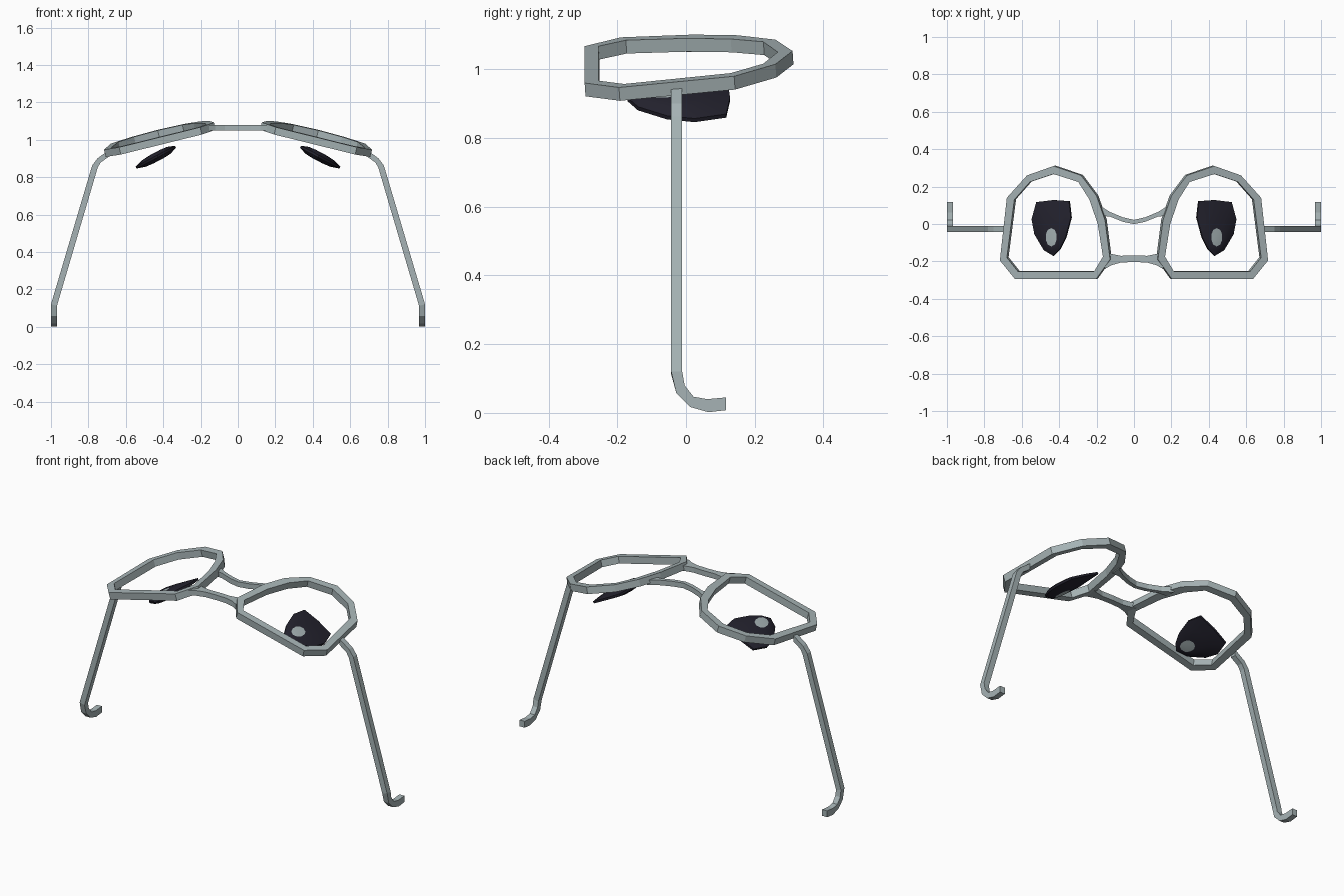
import bpy
import bmesh
from mathutils import Vector

if "Cube" in bpy.data.objects:
    bpy.data.objects.remove(bpy.data.objects["Cube"])


def material(name, rgb):
    m = bpy.data.materials.new(name)
    m.use_nodes = True
    m.diffuse_color = (*rgb, 1)
    m.node_tree.nodes["Principled BSDF"].inputs["Base Color"].default_value = (*rgb, 1)
    return m


METAL = material("grey_metal", (0.38, 0.45, 0.46))
DARK = material("dark_glass", (0.017, 0.016, 0.027))


def loft(name, rings, mats, closed=False, mirror=True):
    """Skin a row of equal rings; open rows get end caps (last material)."""
    bm = bmesh.new()
    rows = [[bm.verts.new(p) for p in ring] for ring in rings]
    n = len(rows[0])
    pairs = list(zip(rows, rows[1:])) + ([(rows[-1], rows[0])] if closed else [])
    for a, b in pairs:
        for i in range(n):
            j = (i + 1) % n
            bm.faces.new((a[i], a[j], b[j], b[i]))
    if not closed:
        for row in (rows[0], rows[-1]):
            bm.faces.new(row).material_index = len(mats) - 1
    bmesh.ops.recalc_face_normals(bm, faces=bm.faces)
    mesh = bpy.data.meshes.new(name)
    bm.to_mesh(mesh)
    bm.free()
    for m in mats:
        mesh.materials.append(m)
    ob = bpy.data.objects.new(name, mesh)
    bpy.context.collection.objects.link(ob)
    if mirror:
        mod = ob.modifiers.new("mirror", "MIRROR")
        mod.use_mirror_merge = False
    return ob


# Rims: flat-sided loops lying on a tilted plane
outer = [(.43, .31), (.283, .26), (.20, .15), (.155, .02), (.128, -.19),
         (.203, -.295), (.636, -.295), (.717, -.195), (.68, .14), (.572, .26)]
inner = [(.43, .267), (.298, .225), (.238, .13), (.194, 0), (.166, -.175),
         (.214, -.255), (.62, -.255), (.68, -.18), (.64, .13), (.556, .225)]
down = Vector((.247, -.07, 1)).normalized() * -.04


def on_plane(p):
    return Vector((p[0], p[1], 1.067 - .247 * (p[0] - .203) + .07 * (p[1] + .29)))


rings = []
for o, i in zip(outer, inner):
    a, b = on_plane(o), on_plane(i)
    rings.append((a, b, b + down, a + down))
loft("rims", rings, [METAL], closed=True)


# Bridge bars: half widths listed from the middle out as (x, y low, y high)
def bar(name, half):
    stations = [(-x, lo, hi) for x, lo, hi in reversed(half) if x > 0] + half
    loft(name, [((x, lo, 1.05), (x, hi, 1.05), (x, hi, 1.08), (x, lo, 1.08))
                for x, lo, hi in stations], [METAL], mirror=False)


bar("front_bridge", [(0, -.203, -.168), (.07, -.206, -.17), (.12, -.22, -.16), (.155, -.24, -.145)])
bar("rear_bridge", [(0, .0, .022), (.06, .012, .036), (.13, .04, .065), (.185, .045, .10)])

# Temple arms: side bars, then a hook curling to the back
y0, y1 = -.043, -.011
arm = [((.69, .945), (.69, .91)), ((.752, .9), (.735, .878)),
       ((.78, .862), (.75, .852)), ((1.0, .12), (.968, .112))]
rings = [((a, y0, b), (a, y1, b), (c, y1, d), (c, y0, d)) for (a, b), (c, d) in arm]
hook = [((-.028, .057), (-.004, .08)), ((.013, .017), (.022, .047)),
        ((.065, .002), (.062, .04)), ((.117, .008), (.117, .045))]
rings += [((1, a, b), (1, c, d), (.968, c, d), (.968, a, b)) for (a, b), (c, d) in hook]
loft("temple_arms", rings, [METAL])

# Dark eye discs: shallow lens shapes whose end caps are the pale spots
edge = [(.43, .128), (.345, .122), (.335, .035), (.363, -.07), (.395, -.135),
        (.43, -.17), (.48, -.14), (.53, -.055), (.545, .025), (.52, .117)]
spot = [(.43, -.022), (.412, -.032), (.403, -.055), (.403, -.085), (.412, -.11),
        (.43, -.12), (.45, -.11), (.46, -.085), (.46, -.055), (.45, -.032)]
normal = Vector((.53, 0, 1)).normalized()


def disc_ring(t, h):
    ring = []
    for e, s in zip(edge, spot):
        p = Vector(e).lerp(Vector(s), t)
        ring.append(Vector((p.x, p.y, .912 - .53 * (p.x - .43))) + normal * h)
    return ring


profile = [(1, -.024), (.5, -.02), (0, -.006), (0, .006), (.5, .02), (1, .024)]
discs = loft("eye_discs", [disc_ring(t, h) for t, h in profile], [DARK, METAL])
bpy.ops.object.select_all(action="DESELECT")
discs.select_set(True)
bpy.context.view_layer.objects.active = discs
bpy.ops.object.shade_smooth_by_angle()
